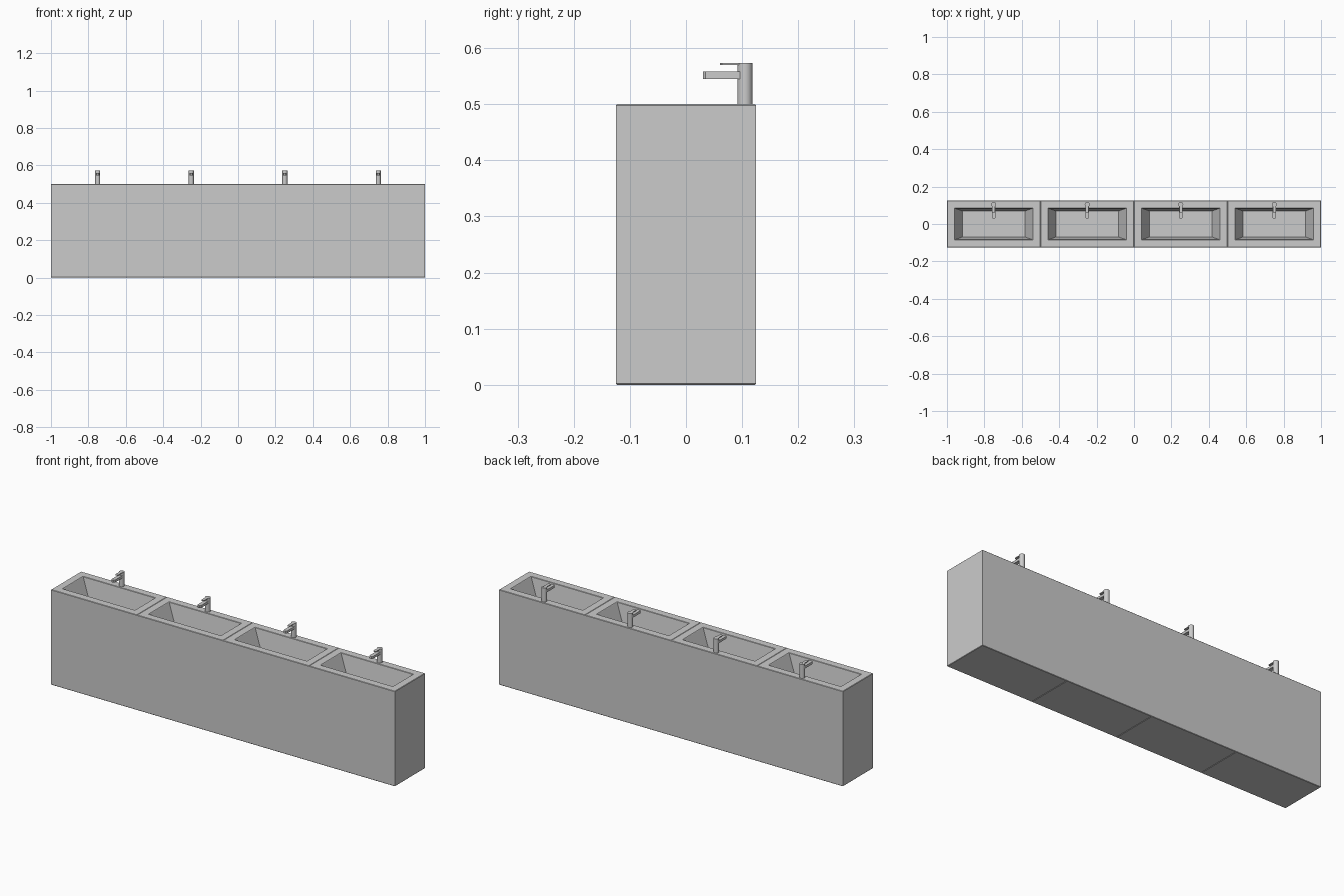
import bpy, bmesh, math

if "Cube" in bpy.data.objects:
    bpy.data.objects.remove(bpy.data.objects["Cube"])

C = 0.002  # small edge chamfer


def loft(name, rings, x):
    """Skin a stack of equal-length closed loops and cap both ends."""
    bm = bmesh.new()
    loops = [[bm.verts.new(p) for p in ring] for ring in rings]
    n = len(loops[0])
    for a, b in zip(loops, loops[1:]):
        for i in range(n):
            j = (i + 1) % n
            bm.faces.new((a[i], a[j], b[j], b[i]))
    bm.faces.new(loops[0][::-1])
    bm.faces.new(loops[-1])
    mesh = bpy.data.meshes.new(name)
    bm.to_mesh(mesh)
    bm.free()
    obj = bpy.data.objects.new(name, mesh)
    obj.location.x = x
    bpy.context.collection.objects.link(obj)
    return obj


def rect(hx, hy, z):
    return [(-hx, -hy, z), (hx, -hy, z), (hx, hy, z), (-hx, hy, z)]


def circle(r, cy, z, n=24):
    return [(r * math.cos(math.tau * i / n), cy + r * math.sin(math.tau * i / n), z)
            for i in range(n)]


def bar(hx, y0, y1, z, r):
    """Flat bar outline with clipped front corners."""
    return [(-hx + r, y0, z), (hx - r, y0, z), (hx, y0 + r, z),
            (hx, y1, z), (-hx, y1, z), (-hx, y0 + r, z)]


TAP_Y = 0.105
for k in range(4):
    x = -0.75 + 0.5 * k

    # cabinet block with the sloped basin sunk into its top
    loft(f"basin_unit_{k + 1}", [
        rect(0.25 - C, 0.125 - C, 0), rect(0.25, 0.125, C),
        rect(0.25, 0.125, 0.5 - C), rect(0.25 - C, 0.125 - C, 0.5),
        rect(0.211, 0.086, 0.5), rect(0.209, 0.084, 0.498),
        rect(0.166, 0.069, 0.4)], x)

    # tap column
    column = loft(f"tap_column_{k + 1}", [
        circle(0.0135, TAP_Y, 0.499), circle(0.0135, TAP_Y, 0.573)], x)
    bpy.context.view_layer.objects.active = column
    bpy.ops.object.select_all(action='DESELECT')
    column.select_set(True)
    bpy.ops.object.shade_smooth_by_angle(angle=math.radians(35))

    # spout over the basin
    loft(f"tap_spout_{k + 1}", [
        bar(0.01, 0.03, TAP_Y, z, 0.005) for z in (0.545, 0.558)], x)

    # thin lever on top
    loft(f"tap_lever_{k + 1}", [
        bar(0.008, 0.061, TAP_Y, z, 0.003) for z in (0.5695, 0.5732)], x)
